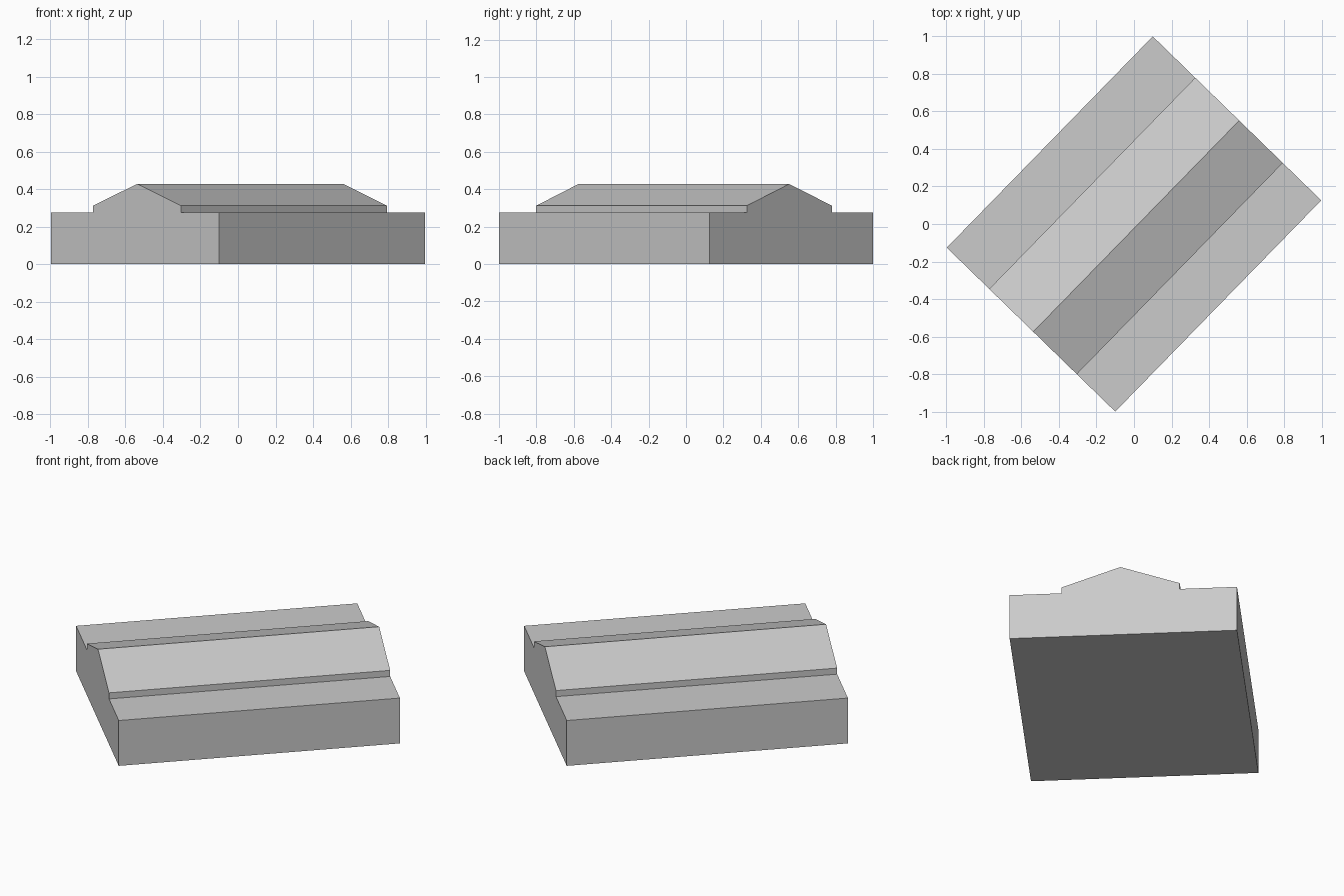
import bpy, bmesh
from mathutils import Vector

if "Cube" in bpy.data.objects:
    bpy.data.objects.remove(bpy.data.objects["Cube"])

# Ground-plan corners: end edge runs from left to front, length runs along "run"
left = Vector((-0.998, -0.126, 0))
front = Vector((-0.1, -1.0, 0))
back = Vector((0.1, 1.0, 0))
across = front - left
run = back - left

# Cross-section: (fraction across the width, height)
profile = [(0, 0), (1, 0), (1, 0.275), (0.772, 0.275), (0.772, 0.312),
           (0.513, 0.428), (0.252, 0.312), (0.252, 0.275), (0, 0.275)]

# Low building block with raised gabled ridge, extruded lengthwise
bm = bmesh.new()
end = bm.faces.new([bm.verts.new(left + across * u + Vector((0, 0, z)))
                    for u, z in profile])
new = bmesh.ops.extrude_face_region(bm, geom=[end], use_keep_orig=True)
bmesh.ops.translate(bm, vec=run,
                    verts=[g for g in new["geom"] if isinstance(g, bmesh.types.BMVert)])
bmesh.ops.recalc_face_normals(bm, faces=bm.faces)

mesh = bpy.data.meshes.new("gabled_hall")
bm.to_mesh(mesh)
bm.free()
hall = bpy.data.objects.new("gabled_hall", mesh)
bpy.context.collection.objects.link(hall)
